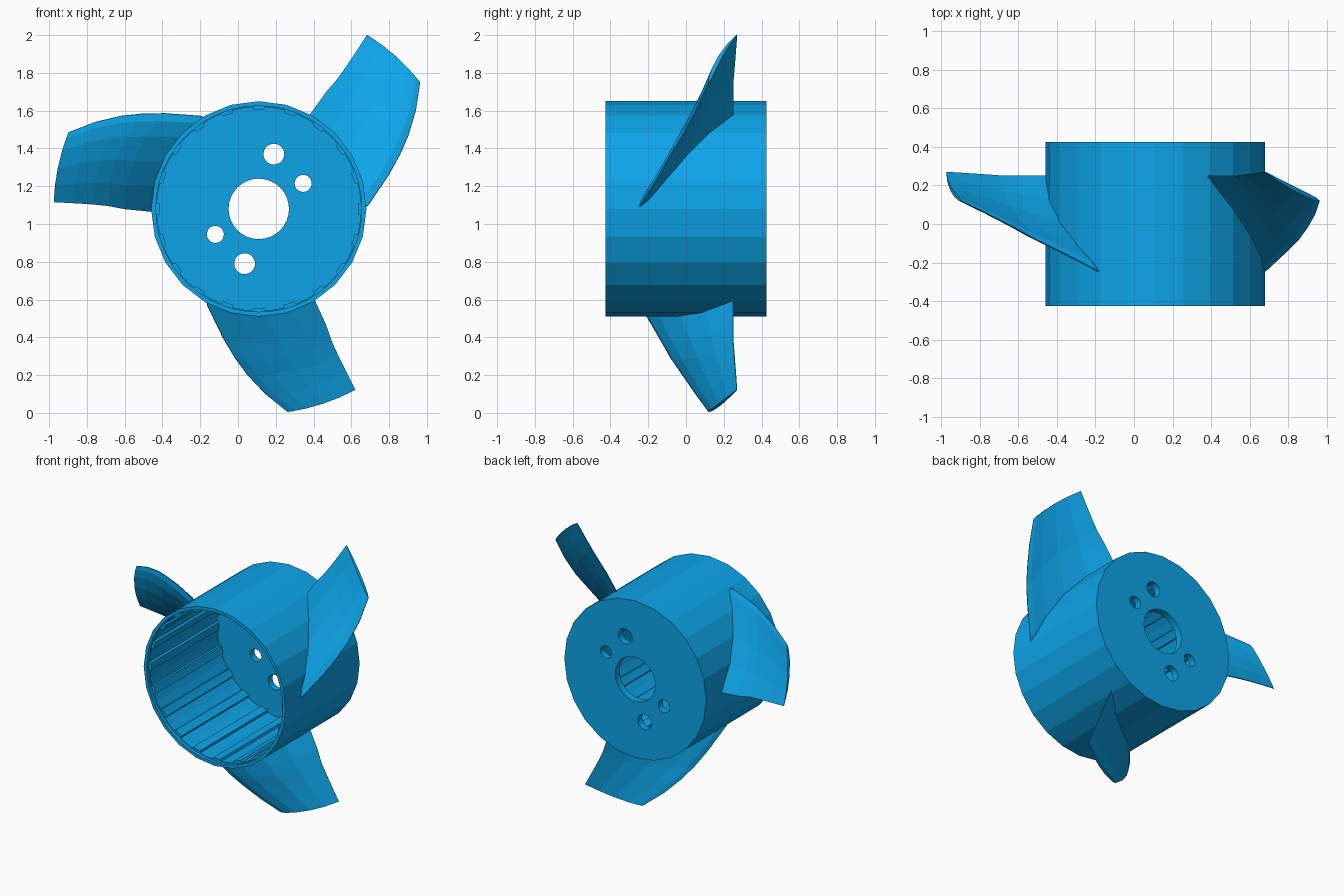
import bpy, bmesh
from math import cos, sin, radians, pi, hypot

if "Cube" in bpy.data.objects:
    bpy.data.objects.remove(bpy.data.objects["Cube"])

CX, CZ = 0.11, 1.08          # hub axis (runs along y)
blue = bpy.data.materials.new("blue")
blue.diffuse_color = (0.004, 0.376, 0.815, 1)
blue.use_nodes = True
blue.node_tree.nodes["Principled BSDF"].inputs["Base Color"].default_value = blue.diffuse_color


def polar(r, deg, cx=CX, cz=CZ):
    return cx + r * cos(radians(deg)), cz + r * sin(radians(deg))


def make(name, bm):
    bmesh.ops.recalc_face_normals(bm, faces=bm.faces)
    me = bpy.data.meshes.new(name)
    bm.to_mesh(me)
    bm.free()
    ob = bpy.data.objects.new(name, me)
    me.materials.append(blue)
    bpy.context.collection.objects.link(ob)
    return ob


def prism(bm, pts, y0, y1):
    """Extrude an outline in the x-z plane from y0 to y1."""
    a = [bm.verts.new((x, y0, z)) for x, z in pts]
    b = [bm.verts.new((x, y1, z)) for x, z in pts]
    bm.faces.new(a)
    bm.faces.new(b[::-1])
    for i in range(len(pts)):
        j = (i + 1) % len(pts)
        bm.faces.new((a[i], a[j], b[j], b[i]))


def ring(r, n, cx=CX, cz=CZ):
    return [polar(r, 360 * i / n, cx, cz) for i in range(n)]


def cut(target, shapes):
    """Subtract a group of prisms from the target."""
    bm = bmesh.new()
    for pts, y0, y1 in shapes:
        prism(bm, pts, y0, y1)
    cutter = make("cutter", bm)
    cutter.hide_render = True
    mod = target.modifiers.new("cut", 'BOOLEAN')
    mod.operation, mod.solver, mod.object = 'DIFFERENCE', 'EXACT', cutter
    bpy.context.view_layer.objects.active = target
    bpy.ops.object.modifier_apply(modifier=mod.name)
    bpy.data.objects.remove(cutter)


# Hub: 24-sided cup, open at the front, with a thin back plate
bm = bmesh.new()
prism(bm, ring(0.57, 24), -0.425, 0.425)
hub = make("hub", bm)

# Bore with 20 shallow grooves between ribs, and a plain lip at the mouth
bore = []
for i in range(20):
    for r, d in ((0.525, -9), (0.525, -6), (0.54, -5.5), (0.54, 0), (0.54, 5.5), (0.525, 6)):
        bore.append(polar(r, 81 + 18 * i + d))
cut(hub, [(bore, -0.5, 0.375)])
cut(hub, [(ring(0.545, 48), -0.5, -0.40)])

# Shaft hole and four mounting holes in the back plate
holes = [(CX, CZ, 0.16), (0.19, 1.37, 0.055), (0.345, 1.215, 0.045),
         (-0.12, 0.945, 0.045), (0.035, 0.79, 0.055)]
cut(hub, [(ring(r, 32, x, z), 0.3, 0.5) for x, z, r in holes])

# Blade stations: radius, leading angle, leading y, trailing angle, trailing y, half thickness
stations = [(0.55, 0, -0.255, 61.5, 0.25, 0.030),
            (0.58, 2, -0.24, 61.2, 0.25, 0.030),
            (0.71, 14.6, -0.14, 60, 0.25, 0.028),
            (0.80, 21, -0.08, 58.8, 0.25, 0.025),
            (0.88, 26, -0.02, 58.4, 0.256, 0.022),
            (0.98, 32, 0.05, 58.2, 0.263, 0.018),
            (1.086, 38.1, 0.12, 58.1, 0.27, 0.014)]
chord = [0, 0.08, 0.25, 0.5, 0.75, 1]


def section(r, a0, y0, a1, y1, half):
    """Closed airfoil loop wrapped on a cylinder of radius r: (angle, y) points."""
    ds, dy = r * radians(a1 - a0), y1 - y0
    ln = hypot(ds, dy)

    def pt(t, side):
        thick = half * (1.9 * t ** 0.5 * (1 - t) + 0.1) * side
        off = thick - 0.03 * 4 * t * (1 - t) * 0.4
        s, y = ds * t - dy / ln * off, y0 + dy * t + ds / ln * off
        return a0 + s / r * 180 / pi, y
    return [pt(t, -1) for t in chord] + [pt(t, 1) for t in reversed(chord)]


# Three twisted blades, 120 degrees apart
for k in range(3):
    bm = bmesh.new()
    loops = []
    for st in stations:
        loop = []
        for ang, y in section(*st):
            x, z = polar(st[0], ang + 120 * k)
            loop.append(bm.verts.new((x, y, z)))
        loops.append(loop)
    for lo, hi in zip(loops, loops[1:]):
        for i in range(len(lo)):
            j = (i + 1) % len(lo)
            bm.faces.new((lo[i], lo[j], hi[j], hi[i]))
    n = len(loops[0])
    for loop in (loops[0], loops[-1]):          # root and tip caps as quad strips
        for i in range(n // 2 - 1):
            bm.faces.new((loop[i], loop[i + 1], loop[n - 2 - i], loop[n - 1 - i]))
    make(f"blade_{k + 1}", bm)
